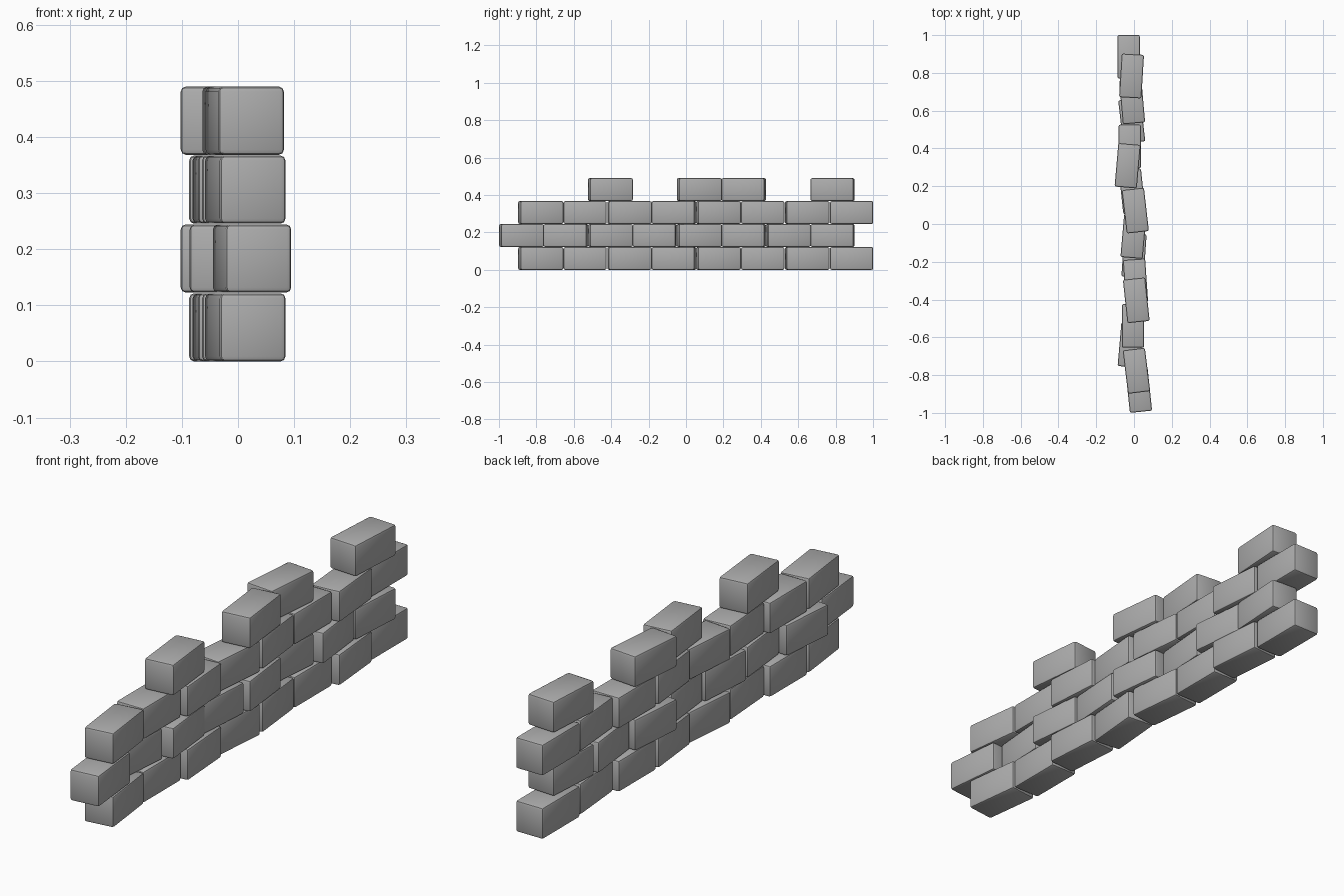
import bpy
import bmesh
import math

cube = bpy.data.objects.get("Cube")
if cube:
    bpy.data.objects.remove(cube, do_unlink=True)

# Stone colour
stone = bpy.data.materials.new("grey stone")
stone.use_nodes = True
grey = (0.42, 0.42, 0.42, 1)
stone.diffuse_color = grey
bsdf = next(n for n in stone.node_tree.nodes if n.type == 'BSDF_PRINCIPLED')
bsdf.inputs["Base Color"].default_value = grey

WIDTH, LENGTH, HEIGHT = 0.118, 0.231, 0.1215
PITCH, COURSE = 0.2375, 0.1228


# One shared block with softened edges
def block_mesh():
    bm = bmesh.new()
    bmesh.ops.create_cube(bm, size=1)
    bmesh.ops.scale(bm, vec=(WIDTH, LENGTH, HEIGHT), verts=bm.verts)
    bmesh.ops.bevel(bm, geom=bm.edges[:], offset=0.009, segments=2,
                    profile=0.5, affect='EDGES')
    mesh = bpy.data.meshes.new("stone_block")
    bm.to_mesh(mesh)
    bm.free()
    mesh.materials.append(stone)
    return mesh


block = block_mesh()

# Each block: sideways offset and turn in degrees, from the front to the back
lower = [(0.013, 7), (-0.005, 0), (0.008, 4), (-0.003, -5),
         (-0.01, 6), (-0.022, 0), (-0.01, 5), (-0.028, 0)]
upper = [(0.025, 6), (-0.018, -5), (0.012, 6), (0.0, -4),
         (0.007, 6.5), (-0.034, -5), (-0.012, 6.5), (-0.013, -3.5)]


def lay_course(name, level, start, blocks, keep=range(8)):
    for i in keep:
        x, turn = blocks[i]
        obj = bpy.data.objects.new(f"{name}_block_{i + 1}", block)
        obj.location = (x, start + i * PITCH, level * COURSE + HEIGHT / 2)
        obj.rotation_euler.z = math.radians(turn)
        bpy.context.collection.objects.link(obj)
        obj.select_set(True)
        bpy.context.view_layer.objects.active = obj


# Staggered courses, the top one broken into gaps
bpy.ops.object.select_all(action='DESELECT')
lay_course("bottom_course", 0, -0.777, lower)
lay_course("second_course", 1, -0.879, upper)
lay_course("third_course", 2, -0.777, lower)
lay_course("top_course", 3, -0.879, upper, keep=(2, 4, 5, 7))
bpy.ops.object.shade_smooth_by_angle(angle=math.radians(30))
